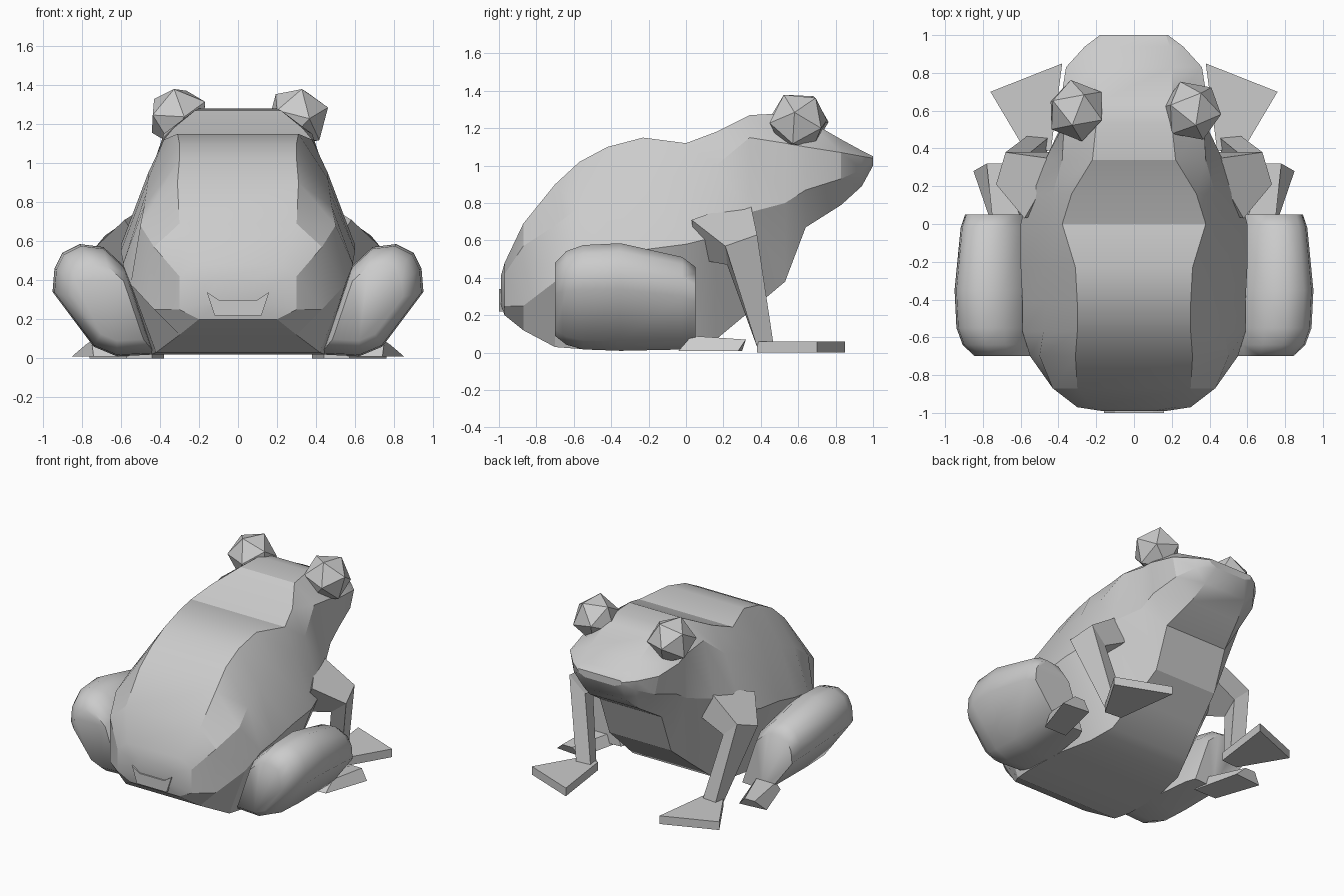
import bpy, bmesh
from mathutils import Vector


def loft(name, rings, mirror=False, smooth=0.0):
    """Skin closed rings with quads and cap both ends."""
    bm = bmesh.new()
    vs = [[bm.verts.new(p) for p in r] for r in rings]
    n = len(vs[0])
    for a, b in zip(vs, vs[1:]):
        for i in range(n):
            j = (i + 1) % n
            bm.faces.new((a[i], a[j], b[j], b[i]))
    bm.faces.new(vs[0])
    bm.faces.new(vs[-1])
    bmesh.ops.recalc_face_normals(bm, faces=bm.faces)
    me = bpy.data.meshes.new(name)
    bm.to_mesh(me)
    bm.free()
    ob = bpy.data.objects.new(name, me)
    bpy.context.collection.objects.link(ob)
    if mirror:
        m = ob.modifiers.new("mirror", 'MIRROR')
        m.use_mirror_merge = False
    if smooth:
        bpy.ops.object.select_all(action='DESELECT')
        ob.select_set(True)
        bpy.context.view_layer.objects.active = ob
        bpy.ops.object.shade_smooth_by_angle(angle=smooth)
    return ob


# Body and head: half sections along y, (x, z) of back, shoulder, flank, belly
sections = [
    (-.99, .10, .41, .17, .38, .17, .28, .12, .26),
    (-.97, .22, .48, .30, .42, .30, .25, .20, .20),
    (-.87, .30, .69, .43, .57, .43, .25, .30, .12),
    (-.70, .31, .90, .50, .68, .55, .38, .42, .03),
    (-.57, .30, 1.02, .48, .78, .59, .48, .44, .02),
    (-.42, .30, 1.10, .47, .85, .59, .50, .44, .02),
    (-.23, .31, 1.15, .46, .92, .60, .55, .43, .02),
    (0, .38, 1.12, .46, .95, .60, .58, .38, .02),
    (.16, .33, 1.18, .43, 1.0, .56, .62, .32, .07),
    (.34, .22, 1.27, .38, 1.15, .47, .75, .28, .22),
    (.53, .20, 1.28, .37, 1.12, .38, .80, .25, .38),
    (.64, .20, 1.25, .39, 1.10, .37, .87, .25, .67),
    (.83, .20, 1.14, .36, 1.07, .33, .93, .20, .79),
    (.94, .19, 1.08, .26, 1.05, .25, .98, .17, .89),
    (1.00, .17, 1.05, .18, 1.04, .17, 1.02, .12, 1.0),
]
rings = []
for y, *c in sections:
    half = [(c[i], y, c[i + 1]) for i in range(0, 8, 2)]
    rings.append(half + [(-x, yy, z) for x, yy, z in reversed(half)])
loft("body", rings, smooth=0.4)

# Small ledge at the rump
lip = [(-.16, .34), (-.10, .30), (.10, .30), (.16, .34), (.12, .22), (-.12, .22)]
loft("rump_ledge", [[(x, y, z) for x, z in lip] for y in (-1.0, -.95)])

# Folded hind legs: tilted rounded section, tapered at both ends
outline = [(.42, .02), (.62, .01), (.74, .06), (.95, .34), (.94, .46),
           (.90, .54), (.81, .585), (.69, .57), (.57, .46)]
back, front = Vector((.62, .26)), Vector((.72, .06))
leg = []
for y, s, mid in ((-.70, .68, back), (-.64, .87, back), (-.55, .97, back),
                  (-.35, 1, back), (-.02, .86, front), (.05, .76, front)):
    pts = [mid + (Vector(p) - mid) * s for p in outline]
    leg.append([(p.x, y, p.y) for p in pts])
loft("hind_leg", leg, mirror=True, smooth=1.0)

# Webbed hind foot: wedge spreading from under the leg
loft("hind_foot", [
    [(.56, -.04, .01), (.74, -.04, .01), (.75, .03, .09), (.60, .03, .09)],
    [(.64, .30, .01), (.85, .28, .01), (.78, .32, .07), (.70, .32, .07)]], mirror=True)

# Front legs: shoulder, elbow, ankle
loft("front_leg", [
    [(.40, .34, .82), (.58, .03, .71), (.46, .06, .50), (.36, .38, .62)],
    [(.68, .38, .63), (.73, .21, .57), (.60, .22, .47), (.56, .37, .52)],
    [(.56, .47, .03), (.57, .38, .03), (.46, .38, .03), (.45, .46, .03)]], mirror=True)

# Webbed front foot
tri = [(.44, .39), (.57, .38), (.76, .70), (.38, .85)]
loft("front_foot", [[(x, y, z) for x, y in tri] for z in (0, .06)], mirror=True)

# Faceted eyes
for s in (-1, 1):
    bpy.ops.mesh.primitive_ico_sphere_add(subdivisions=1, radius=.165, location=(.305 * s, .60, 1.235),
                                          rotation=(.5, .1 * s, .1 * s))
    bpy.context.object.name = "eye"
